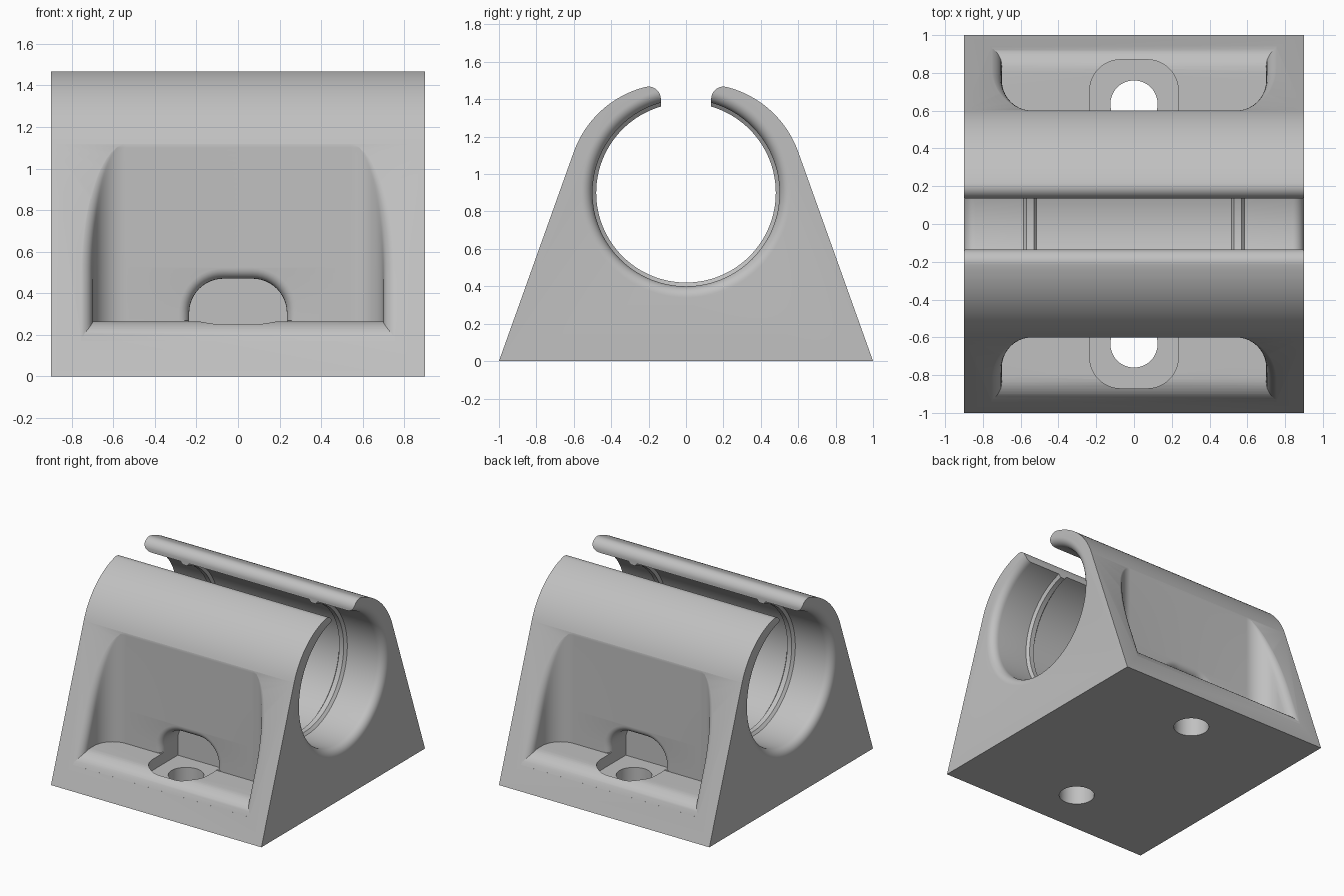
import bpy, bmesh
from math import sin, cos, pi, sqrt, atan2, radians

cube = bpy.data.objects.get("Cube")
if cube:
    bpy.data.objects.remove(cube, do_unlink=True)


def arc(cx, cy, r, a0, a1, n):
    return [(cx + r * cos(a0 + (a1 - a0) * i / n),
             cy + r * sin(a0 + (a1 - a0) * i / n)) for i in range(n + 1)]


def mirror(half):
    """Close a half outline by reflecting its first coordinate."""
    return half + [(-a, b) for a, b in reversed(half)]


def loft(name, rings):
    """Solid skinned through matching rings of points, capped at both ends."""
    bm = bmesh.new()
    rows = [[bm.verts.new(p) for p in ring] for ring in rings]
    n = len(rows[0])
    for a, b in zip(rows, rows[1:]):
        for i in range(n):
            j = (i + 1) % n
            bm.faces.new((a[i], a[j], b[j], b[i]))
    bm.faces.new(rows[0])
    bm.faces.new(rows[-1])
    bmesh.ops.remove_doubles(bm, verts=bm.verts, dist=1e-5)
    bmesh.ops.recalc_face_normals(bm, faces=bm.faces)
    mesh = bpy.data.meshes.new(name)
    bm.to_mesh(mesh)
    bm.free()
    obj = bpy.data.objects.new(name, mesh)
    bpy.context.scene.collection.objects.link(obj)
    return obj


def combine(obj, tool, operation="DIFFERENCE"):
    mod = obj.modifiers.new("cut", "BOOLEAN")
    mod.object, mod.operation, mod.solver = tool, operation, "EXACT"
    graph = bpy.context.evaluated_depsgraph_get()
    mesh = bpy.data.meshes.new_from_object(obj.evaluated_get(graph))
    obj.modifiers.clear()
    obj.data = mesh
    bpy.data.objects.remove(tool, do_unlink=True)


# Body: sloped sides and round shoulders that end in rounded lips
SLOPE = 0.4 / 1.118
tilt = atan2(SLOPE, 1)
turn = radians(76)
lip = 0.066
reach = 0.548 - lip
half = [(1, 0)] + arc(0.084, 0.934, 0.548, tilt, turn, 24)
half += arc(0.084 + reach * cos(turn), 0.934 + reach * sin(turn), lip, turn, pi, 10)[1:]
half += [(half[-1][0], 0.9)]
profile = mirror(half)
body = loft("clamp_body", [[(x, y, z) for y, z in profile] for x in (-0.9, 0.9)])

# Bore with two inner ridges and rounded mouths
side = [(0.515, 0.5), (0.53, 0.48), (0.568, 0.48), (0.585, 0.5)]
side += arc(0.84, 0.56, 0.06, -pi / 2, 0, 8) + [(1.0, 0.56)]
path = [(-x, r) for x, r in reversed(side)] + side
SEG = 128
bore = loft("bore_cutter", [[(x, r * cos(2 * pi * i / SEG), 0.9 + r * sin(2 * pi * i / SEG))
                             for i in range(SEG)] for x, r in path])
combine(body, bore)


def pocket_outline(z, f=0.07):
    """Plan of the pocket at one height, with a rounded mouth on the slope."""
    R, cx, cy = 0.16, 0.54, 0.76
    s = max(1 - SLOPE * z, 0.602) + 0.002
    drop = min(s - f - cy, 0)
    fx = cx + sqrt((R + f) ** 2 - drop ** 2)
    a = atan2(drop, fx - cx)
    pts = arc(cx, cy, R, -pi / 2, a, 10)
    pts += arc(fx, s - f, f, pi + a, pi / 2, 8) + [(fx, 1.3)]
    return mirror(pts)


for d in (1, -1):
    # Pocket with rounded back corners and a floor that rolls onto the slope
    heights = [0.05 + 1.15 * i / 46 for i in range(47)]
    pocket = loft("pocket_cutter", [[(x, d * y, z) for x, y in pocket_outline(z)]
                                    for z in heights])
    floor = [(0.5, 0.265)] + arc(0.805, 0.123, 0.142, pi / 2, tilt, 10)
    floor += [(1.4, 0.16), (1.4, 1.5), (0.5, 1.5)]
    combine(pocket, loft("floor_cutter", [[(x, d * y, z) for y, z in floor]
                                          for x in (-1.2, 1.2)]), "INTERSECT")
    combine(body, pocket)

    # Screw seat sunk in the floor, square at the back
    seat = mirror([(0.235, 0.4)] + arc(0.07, 0.705, 0.165, 0, pi / 2, 12))
    combine(body, loft("seat_cutter", [[(x, d * y, z) for x, y in seat]
                                       for z in (0.18, 0.27)]))

    # Arched opening into the wall with a rounded rim
    rim = [(0, 0.4)] + [(0.05 - a, y) for a, y in arc(0, 0.55, 0.05, 0, pi / 2, 6)]
    rim += [(0.05, 0.62)]
    rings = []
    for o, y in rim:
        arch = mirror([(0.235 + o, 0.268)] + arc(0.07, 0.305, 0.165 + o, 0, pi / 2, 12))
        rings.append([(x, d * y, z) for x, z in arch])
    combine(body, loft("arch_cutter", rings))

    # Screw hole
    hole = arc(0, 0.635, 0.125, 0, 2 * pi, 48)[:-1]
    combine(body, loft("hole_cutter", [[(x, d * y, z) for x, y in hole]
                                       for z in (-0.1, 0.22)]))

# Plain grey plastic
grey = bpy.data.materials.new("light_grey")
grey.use_nodes = True
colour = (0.53, 0.53, 0.53, 1)
grey.diffuse_color = colour
grey.node_tree.nodes["Principled BSDF"].inputs["Base Color"].default_value = colour
body.data.materials.clear()
body.data.materials.append(grey)

bpy.ops.object.select_all(action="DESELECT")
body.select_set(True)
bpy.context.view_layer.objects.active = body
bpy.ops.object.shade_smooth_by_angle(angle=radians(30))
